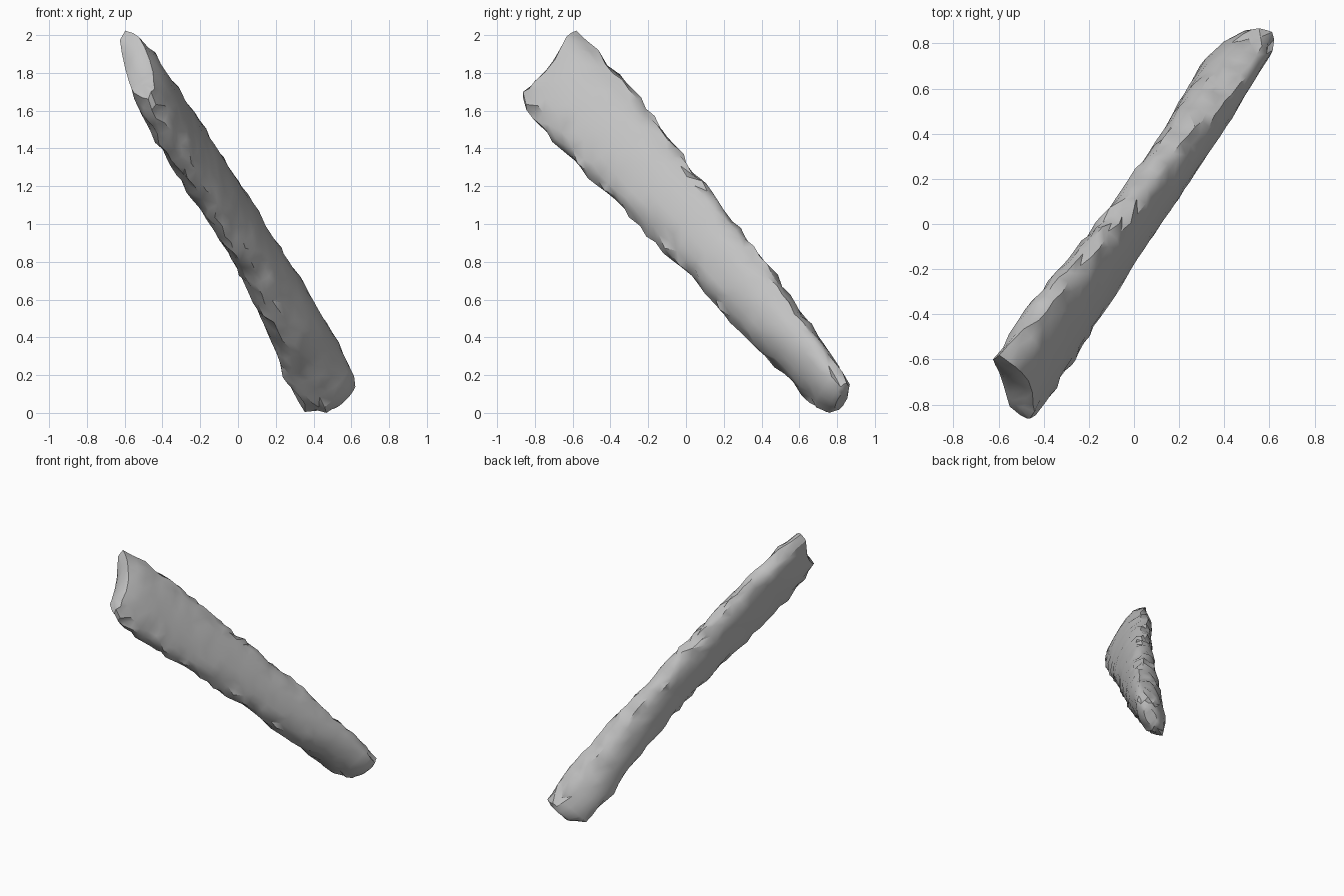
import bpy, bmesh, math, random
from mathutils import Vector

if "Cube" in bpy.data.objects:
    bpy.data.objects.remove(bpy.data.objects["Cube"], do_unlink=True)
random.seed(4)

stone = bpy.data.materials.new("pale_grey_stone")
stone.use_nodes = True
stone.diffuse_color = (0.54, 0.54, 0.54, 1)
stone.node_tree.nodes["Principled BSDF"].inputs["Base Color"].default_value = (0.54, 0.54, 0.54, 1)
stone.node_tree.nodes["Principled BSDF"].inputs["Roughness"].default_value = 0.9

# Leaning axis of the shard, its broad direction and its thin direction
along = Vector((0.408, 0.596, -0.694)).normalized()
broad = Vector((0, 0.758, 0.651)).normalized()
thin = along.cross(broad).normalized()
middle = Vector((-0.03, 0.03, 0.95))

# Stations: distance along, lower edge, upper edge, thin centre, half thickness, tilt
stations = [
    (-1.26, -0.20, 0.23, 0.015, 0.072, -0.12),
    (-1.17, -0.225, 0.25, 0.02, 0.088, -0.06),
    (-1.02, -0.24, 0.26, 0.022, 0.096, -0.05),
    (-0.65, -0.208, 0.26, 0.03, 0.096, 0.0),
    (-0.40, -0.19, 0.238, 0.038, 0.096, 0.04),
    (0.14, -0.152, 0.22, 0.049, 0.097, 0.10),
    (0.45, -0.143, 0.205, 0.045, 0.11, 0.17),
    (0.77, -0.118, 0.178, 0.034, 0.128, 0.27),
    (1.08, -0.10, 0.145, 0.015, 0.130, 0.6),
    (1.22, -0.087, 0.125, 0.022, 0.115, 0.7),
    (1.29, -0.05, 0.115, 0.035, 0.082, 0.75),
]


def section(t):
    """Blend the two stations around t."""
    for a, b in zip(stations, stations[1:]):
        if t <= b[0]:
            f = (t - a[0]) / (b[0] - a[0])
            return [p + (q - p) * f for p, q in zip(a, b)]
    return list(stations[-1])


def power(v, e):
    return math.copysign(abs(v) ** e, v)


bm = bmesh.new()
sides, count = 18, 38
start, end = stations[0][0], stations[-1][0]


def add_ring(t, inset=1.0, push=0.0):
    _, lo, hi, centre, half, tilt = section(t)
    mid, wide = (lo + hi) / 2, (hi - lo) / 2
    top = max(0.0, min(1.0, (start + 0.25 - t) / 0.25))
    ring = []
    for i in range(sides):
        ang = math.tau * i / sides
        c, s = math.cos(ang), math.sin(ang)
        u, v = wide * power(c, 0.92) * inset, half * power(s, 0.9) * inset
        # chipped long edges, calmer on the faces
        rough = 0.013 if abs(c) > 0.75 and inset == 1.0 else 0.002
        u += random.uniform(-rough, rough)
        v += random.uniform(-rough, rough)
        slant = top * (-0.28 * u + 0.02 * math.cos(u * 14))
        along_t = t + push + slant + random.uniform(-rough, rough) * 0.8
        p = middle + along * along_t + broad * (mid + u) + thin * (centre + tilt * u + v)
        ring.append(bm.verts.new(p))
    return ring


# Body rings, then a shallow cap ring at each broken end
rings = [add_ring(start, 0.65, -0.015)]
rings += [add_ring(start + (end - start) * k / (count - 1)) for k in range(count)]
rings.append(add_ring(end, 0.65, 0.018))
for a, b in zip(rings, rings[1:]):
    for i in range(sides):
        j = (i + 1) % sides
        bm.faces.new((a[i], a[j], b[j], b[i]))
bm.faces.new(rings[0])
bm.faces.new(rings[-1])
bmesh.ops.triangulate(bm, faces=bm.faces[:])
bmesh.ops.recalc_face_normals(bm, faces=bm.faces[:])

# Rest the lowest point on the ground
floor = min(v.co.z for v in bm.verts)
bmesh.ops.translate(bm, verts=bm.verts[:], vec=(0, 0, -floor))

mesh = bpy.data.meshes.new("stone_shard")
bm.to_mesh(mesh)
bm.free()
mesh.materials.append(stone)
shard = bpy.data.objects.new("stone_shard", mesh)
bpy.context.collection.objects.link(shard)
bpy.ops.object.select_all(action="DESELECT")
shard.select_set(True)
bpy.context.view_layer.objects.active = shard
bpy.ops.object.shade_smooth_by_angle(angle=math.radians(35))
